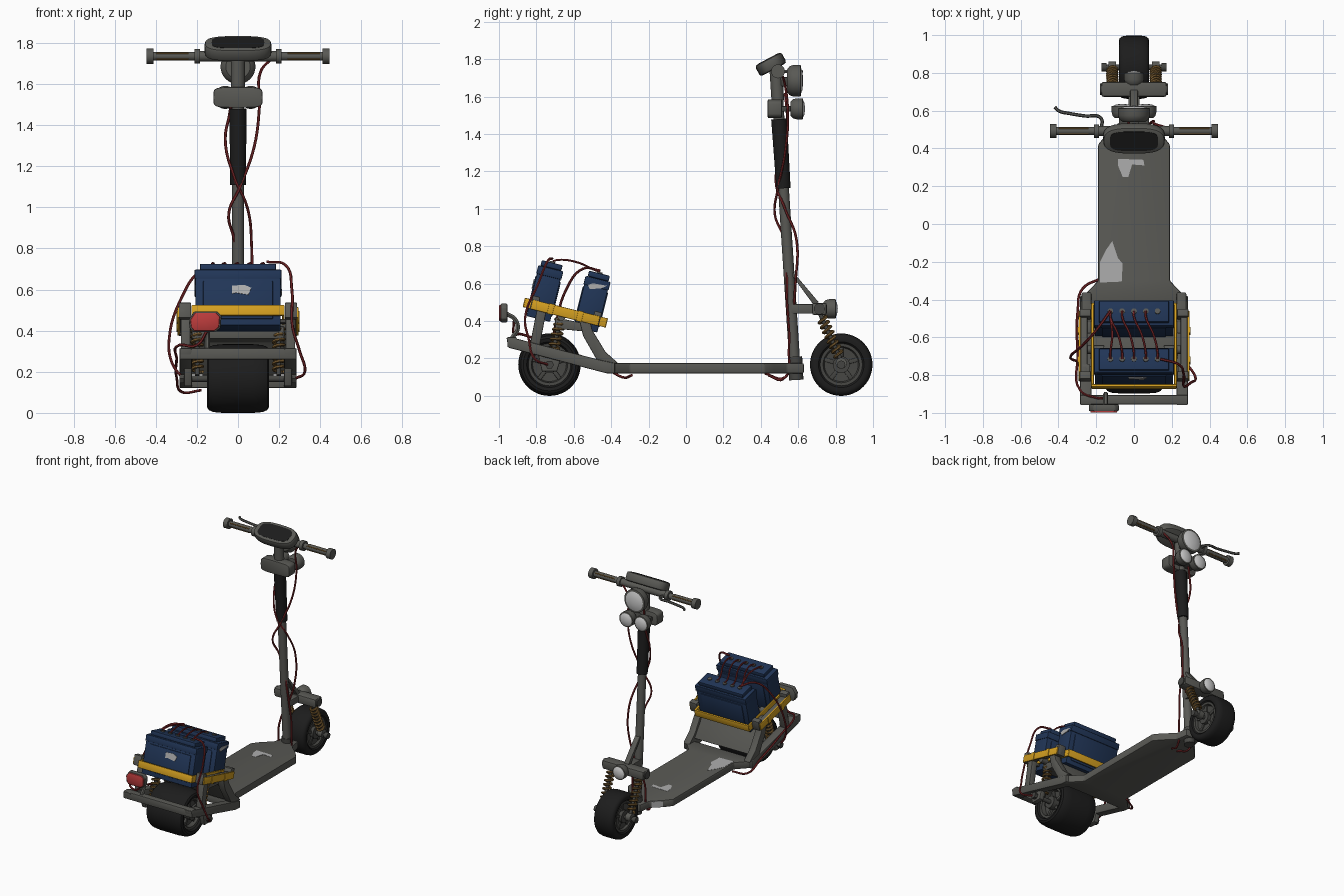
import bpy, bmesh, math
from mathutils import Matrix, Vector

if "Cube" in bpy.data.objects:
    bpy.data.objects.remove(bpy.data.objects["Cube"])

def mat(name, *c):
    m = bpy.data.materials.new(name)
    m.diffuse_color = (*c, 1)
    m.use_nodes = True
    m.node_tree.nodes["Principled BSDF"].inputs["Base Color"].default_value = m.diffuse_color
    return m
GRAY = mat("gray_metal", .1, .1, .09)
DARK = mat("dark_metal", .06, .06, .055)
BLACK = mat("black_rubber", .012, .012, .012)
BLUE = mat("battery_blue", .015, .036, .095)
YELLOW = mat("strap_yellow", .66, .35, .015)
RED = mat("tail_red", .5, .045, .045)
CABLE = mat("cable_red", .21, .022, .024)
LENS = mat("lens_white", .62, .62, .62)
PATCH = mat("worn_patch", .42, .42, .42)
BRONZE = mat("bronze", .2, .11, .03)
I = Matrix.Identity(4)
FACE = Matrix.Rotation(math.pi / 2, 4, 'X')  # turns an (x,y) outline to face -y

def finish(name, bm, m, bevel=0):
    bmesh.ops.remove_doubles(bm, verts=bm.verts, dist=1e-5)
    bmesh.ops.recalc_face_normals(bm, faces=bm.faces)
    me = bpy.data.meshes.new(name)
    bm.to_mesh(me)
    bm.free()
    ob = bpy.data.objects.new(name, me)
    bpy.context.collection.objects.link(ob)
    me.materials.append(m)
    if bevel:
        b = ob.modifiers.new("bevel", 'BEVEL')
        b.width, b.segments, b.limit_method = bevel, 2, 'ANGLE'

def box(name, c, s, m, bevel=.006, M=I):
    bm = bmesh.new()
    bmesh.ops.create_cube(bm, size=1, matrix=M @ Matrix.Translation(c) @ Matrix.Diagonal((*s, 1)))
    finish(name, bm, m, bevel)

def prism(name, pts, lo, hi, m, axis='z', bevel=.006, M=I):
    # extrude an (x,y) outline along z, or a (y,z) outline along x
    f = (lambda a, b, t: (a, b, t)) if axis == 'z' else (lambda a, b, t: (t, a, b))
    bm = bmesh.new()
    A = [bm.verts.new(M @ Vector(f(a, b, lo))) for a, b in pts]
    B = [bm.verts.new(M @ Vector(f(a, b, hi))) for a, b in pts]
    bm.faces.new(A)
    bm.faces.new(B)
    for i in range(len(pts)):
        j = (i + 1) % len(pts)
        bm.faces.new((A[i], A[j], B[j], B[i]))
    finish(name, bm, m, bevel)

def lathe(name, prof, o, d, m, n=32):
    # spin (radius, distance) points about direction d
    M = Matrix.Translation(o) @ Vector(d).to_track_quat('Z', 'Y').to_matrix().to_4x4()
    bm = bmesh.new()
    vs = [bm.verts.new(M @ Vector((r, 0, t))) for r, t in prof]
    es = [bm.edges.new(p) for p in zip(vs, vs[1:])]
    bmesh.ops.spin(bm, geom=vs + es, cent=M.translation, axis=M.to_3x3() @ Vector((0, 0, 1)),
                   angle=2 * math.pi, steps=n)
    finish(name, bm, m)

def cyl(name, a, b, r, m, n=20, r2=None):
    d = Vector(b) - Vector(a)
    lathe(name, [(0, 0), (r, 0), (r2 or r, d.length), (0, d.length)], a, d, m, n)

def tube(name, pts, r, m, smooth=True):
    cu = bpy.data.curves.new(name, 'CURVE')
    cu.dimensions, cu.bevel_depth, cu.bevel_resolution = '3D', r, 1
    cu.resolution_u, cu.use_fill_caps = 6, True
    sp = cu.splines.new('BEZIER' if smooth else 'POLY')
    P = sp.bezier_points if smooth else sp.points
    P.add(len(pts) - 1)
    for p, c in zip(P, pts):
        if smooth:
            p.co, p.handle_left_type, p.handle_right_type = c, 'AUTO', 'AUTO'
        else:
            p.co = (*c, 1)
    ob = bpy.data.objects.new(name, cu)
    bpy.context.collection.objects.link(ob)
    cu.materials.append(m)

def spring(name, a, b, r, turns=8):
    a, b = Vector(a), Vector(b)
    q = (b - a).to_track_quat('Z', 'Y')
    pts = [a + (b - a) * (i / (turns * 12)) + q @ Vector((r * math.cos(i * math.pi / 6), r * math.sin(i * math.pi / 6), 0))
           for i in range(turns * 12 + 1)]
    tube(name, pts, .008, BRONZE, False)
    cyl(name + "_rod", a - (b - a) * .08, b + (b - a) * .08, r * .45, DARK, 12)

def wheel(name, y, w):
    R, o = .167, (0, y, .167)
    half = [(.11, .80), (.122, .97), (.14, 1), (.153, .95), (.163, .8), (R, .5), (R, 0)]
    lathe(name + "_tire", [(r, -w * t) for r, t in half] + [(r, w * t) for r, t in half[-2::-1]], o, (1, 0, 0), BLACK, 48)
    rim = [(0, .6), (.03, .6), (.09, .66), (.097, .86), (.113, .88)]
    lathe(name + "_rim", [(r, -w * t) for r, t in rim] + [(r, w * t) for r, t in rim[::-1]], o, (1, 0, 0), DARK, 40)
    for s in (-1, 1):
        cyl(name + "_hub", (s * w * .5, y, .167), (s * w * .92, y, .167), .045, DARK)
        for k in range(5):
            M = Matrix.Translation(o) @ Matrix.Rotation(k * math.tau / 5, 4, 'X')
            box(name + "_spoke", (s * w * .64, 0, .062), (w * .2, .022, .07), DARK, .003, M)

# wheels and axles
wheel("rear_wheel", -.73, .15)
wheel("front_wheel", .83, .08)
cyl("rear_axle", (-.27, -.73, .167), (.27, -.73, .167), .016, DARK)
cyl("front_axle", (-.165, .83, .167), (.165, .83, .167), .014, DARK)

# deck, widening toward the rear frame, with worn patches
half = [(.06, .63), (.075, .54), (.15, .47), (.19, .42), (.19, -.3), (.275, -.39), (.275, -.43)]
prism("deck", half + [(-x, y) for x, y in half[::-1]], .12, .175, GRAY, bevel=.008)
prism("deck_patch_rear", [(-.18, -.31), (-.065, -.305), (-.06, -.21), (-.085, -.18), (-.115, -.09), (-.15, -.14), (-.18, -.2)],
      .173, .1765, PATCH, bevel=0)
prism("deck_patch_front", [(-.085, .345), (.05, .34), (.055, .31), (-.01, .315), (-.03, .25), (-.06, .25), (-.085, .31)],
      .173, .1765, PATCH, bevel=0)
prism("deck_patch_edge", [(-.143, .478), (-.085, .532), (-.083, .529), (-.141, .475)], .125, .168, PATCH, bevel=0)

# rear frame, battery supports, shocks
for s in (-1, 1):
    prism("rear_rail", [(-.38, .12), (-.38, .175), (-.45, .19), (-.93, .312), (-.96, .312), (-.95, .258), (-.43, .122)],
          s * .225, s * .285, GRAY, 'x')
    prism("front_support", [(-.36, .172), (-.43, .235), (-.5, .35), (-.52, .43), (-.58, .44), (-.55, .32), (-.47, .18)],
          s * .225, s * .278, GRAY, 'x')
    prism("rear_support", [(-.835, .27), (-.79, .5), (-.74, .49), (-.785, .25)], s * .232, s * .278, GRAY, 'x')
    prism("axle_bracket", [(-.80, .26), (-.66, .23), (-.69, .13), (-.77, .13)], s * .225, s * .262, GRAY, 'x')
    spring("rear_spring", (s * .198, -.67, .41), (s * .198, -.72, .2), .026)
    cyl("spring_mount", (s * .16, -.665, .425), (s * .27, -.665, .425), .022, GRAY)
    cyl("axle_nut", (s * .262, -.73, .167), (s * .285, -.73, .167), .024, DARK, 6)
box("rear_crossbar", (0, -.93, .287), (.57, .05, .055), GRAY)
prism("fender_plate", [(-.7, .36), (-.7, .42), (-.53, .385), (-.49, .3), (-.42, .2), (-.45, .185), (-.52, .3), (-.55, .345)],
      -.225, .225, GRAY, 'x', .004)

# battery tray and yellow straps, in a tilted frame
TILT = Matrix.Rotation(math.radians(-14), 4, 'X')
S = Matrix.Translation((0, -.645, .445)) @ TILT
for s in (-1, 1):
    box("strap_end", (0, s * .222, 0), (.45, .014, .052), YELLOW, .003, S)
    box("strap_side", (s * .22, 0, 0), (.014, .45, .05), YELLOW, .003, S)
    box("strap_rail", (s * .289, 0, 0), (.012, .37, .052), YELLOW, .003, S)
    box("tray_rail", (s * .265, 0, 0), (.036, .38, .04), GRAY, .004, S)
    for t in (-1, 1):
        box("tray_lug", (s * .258, t * .17, .01), (.06, .04, .075), GRAY, .004, S)
        box("strap_clip", (s * .2965, t * .08, 0), (.006, .03, .058), YELLOW, .002, S)
    box("tray_cross", (0, s * .12, -.03), (.5, .03, .02), DARK, .003, S)

# batteries with lids, panels, terminals
tops = []
for nm, y, z in (("rear", -.7525, .562), ("front", -.50, .505)):
    M = Matrix.Translation((0, y, z)) @ TILT
    box(nm + "_battery_body", (0, 0, -.015), (.415, .13, .28), BLUE, .005, M)
    box(nm + "_battery_rim", (0, 0, .1), (.422, .138, .045), BLUE, .004, M)
    box(nm + "_battery_lid", (0, 0, .14), (.37, .115, .03), BLUE, .005, M)
    for s in (-1, 1):
        box(nm + "_battery_panel", (0, s * .064, -.03), (.34, .012, .19), BLUE, .004, M)
    row = []
    for k in range(-2, 3):
        p, q = M @ Vector((k * .0625, 0, .15)), M @ Vector((k * .0625, 0, .162))
        cyl(nm + "_terminal", p, q, .015, GRAY, 12)
        row.append(q)
    tops.append(row)
    if nm == "rear":
        prism("battery_patch_rear", [(-.03, 0), (-.01, .005), (.05, -.005), (.065, .03), (.03, .045), (-.03, .04)], 0, .004, PATCH,
              bevel=0, M=M @ Matrix.Translation((0, -.07, 0)) @ FACE)
    else:
        prism("battery_patch_side", [(-.03, .06), (.03, .08), (.055, .1), (-.02, .095), (-.045, .08)], .208, .213, PATCH, 'x', 0, M)
for k in range(5):
    a, b = tops[0][k], tops[1][max(k - 1, 0)]
    tube("battery_cable", [a, a + Vector((0, .03, .008)), (a + b) / 2 + Vector((.01, 0, .025)), b + Vector((0, -.03, .012)), b], .006, CABLE)

# tail light on a bent stem
tube("tail_stem", [(-.15, -.93, .31), (-.15, -.9, .36), (-.15, -.915, .41), (-.15, -.96, .44)], .013, GRAY)
ov = [(-.075, -.03), (-.06, -.05), (.05, -.05), (.075, -.03), (.08, .03), (.06, .05), (-.055, .05), (-.08, .01)]
T = Matrix.Translation((-.16, -.955, .443)) @ FACE
prism("tail_housing", ov, 0, .036, GRAY, M=T)
prism("tail_lens", [(x * .9, y * .88) for x, y in ov], .03, .044, RED, M=T)

# steering column
def stem(z):
    return Vector((0, .585 - .0644 * (z - .12), z))
cyl("head_tube", (0, .59, .085), (0, .583, .21), .038, DARK)
cyl("stem", stem(.1), stem(1.75), .029, GRAY)
cyl("stem_sleeve", stem(1.11), stem(1.48), .038, BLACK, 24, .042)
cyl("stem_clamp", stem(1.58), stem(1.74), .034, GRAY)

# superellipse outline for the dash and control box
def squircle(a, b, e=.55, n=32):
    g = lambda v: math.copysign(abs(v) ** e, v)
    return [(a * g(math.cos(i * math.tau / n)), b * g(math.sin(i * math.tau / n))) for i in range(n)]
prism("control_box", squircle(.12, .05, .4), -.04, .035, GRAY, bevel=.006, M=Matrix.Translation((0, .472, 1.535)) @ FACE)

# front suspension
box("fork_arm", (0, .64, .465), (.06, .16, .05), GRAY)
box("fork_crossbar", (0, .713, .465), (.345, .08, .065), GRAY, .012)
prism("fork_gusset", [(.555, .66), (.575, .66), (.71, .5), (.68, .49)], -.02, .02, GRAY, 'x', .003)
for s in (-1, 1):
    spring("front_spring", (s * .115, .725, .42), (s * .115, .82, .21), .025)
    cyl("front_axle_lug", (s * .095, .83, .175), (s * .135, .83, .175), .03, GRAY)
    cyl("front_axle_nut", (s * .145, .83, .167), (s * .172, .83, .167), .022, DARK, 12)
    cyl("crossbar_cap", (s * .17, .713, .465), (s * .18, .713, .465), .03, DARK)

# lamps facing +y
def lamp(name, x, y, z, r, d):
    lathe(name + "_shell", [(0, 0), (r * .7, 0), (r * .9, d * .15), (r, d * .4), (r, d * .85), (r * .9, d * .88), (0, d * .8)],
          (x, y, z), (0, 1, 0), GRAY)
    lathe(name + "_lens", [(r * .9, d * .85), (r * .6, d * .96), (r * .3, d), (0, d * 1.02)], (x, y, z), (0, 1, 0), LENS)
lamp("main_headlight", 0, .54, 1.685, .085, .085)
for s in (-1, 1):
    lamp("spot_light", s * .062, .56, 1.535, .056, .075)
lamp("fork_light", 0, .735, .465, .052, .075)
box("headlight_mount", (0, .52, 1.68), (.05, .07, .05), DARK)
box("spot_mount", (0, .535, 1.535), (.16, .07, .03), DARK)

# handlebar with grips and lever
cyl("handlebar", (-.42, .492, 1.735), (.42, .492, 1.735), .017, DARK)
cyl("handlebar_center", (-.2, .492, 1.735), (.2, .492, 1.735), .026, GRAY)
for s in (-1, 1):
    cyl("grip", (s * .21, .492, 1.735), (s * .41, .492, 1.735), .021, GRAY)
    for k in range(4):
        a = k * math.pi / 2 + .8
        dy, dz = .019 * math.cos(a), .019 * math.sin(a)
        cyl("grip_strip", (s * .24, .492 + dy, 1.735 + dz), (s * .4, .492 + dy, 1.735 + dz), .005, BRONZE, 8)
    cyl("grip_end", (s * .41, .492, 1.735), (s * .445, .492, 1.735), .037, GRAY)
    cyl("grip_collar", (s * .185, .492, 1.735), (s * .212, .492, 1.735), .036, GRAY)
tube("brake_lever", [(-.175, .5, 1.735), (-.175, .56, 1.735), (-.26, .572, 1.735), (-.34, .585, 1.735), (-.4, .6, 1.735), (-.42, .62, 1.735)], .009, GRAY)

# tilted dash with dark screen
D = Matrix.Translation((0, .452, 1.775)) @ Matrix.Rotation(math.radians(28), 4, 'X')
prism("dash", squircle(.163, .08, .7), -.035, .03, GRAY, bevel=.014, M=D)
prism("dash_screen", squircle(.128, .058), .025, .0315, BLACK, bevel=0, M=D)

# cables along the column, around the batteries and under the deck
tube("column_cable_a", [(.17, .51, 1.73), (.11, .53, 1.66), (.105, .545, 1.5), (.08, .53, 1.3), (.01, .49, 1.1), (-.045, .475, .97), (-.02, .52, .85),
     (.045, .54, .5), (.06, .55, .25), (.05, .52, .09), (.03, .44, .11)], .007, CABLE)
tube("column_cable_b", [(-.02, .53, 1.62), (-.04, .54, 1.46), (-.062, .52, 1.33), (-.02, .48, 1.15), (.045, .53, 1.0), (.065, .59, .84),
     (.055, .585, .6), (-.05, .56, .3), (-.05, .53, .1), (-.03, .42, .12)], .007, CABLE)
tube("side_cable_right", [(.14, -.715, .735), (.23, -.74, .72), (.262, -.79, .6), (.265, -.86, .42), (.3, -.84, .3), (.325, -.81, .2), (.28, -.74, .167)], .007, CABLE)
tube("side_cable_left", [(-.125, -.46, .67), (-.19, -.55, .68), (-.27, -.64, .57), (-.335, -.7, .36), (-.32, -.72, .24), (-.27, -.73, .17)], .007, CABLE)
tube("tail_cable", [(-.18, -.29, .11), (-.27, -.34, .1), (-.298, -.46, .17), (-.298, -.7, .26), (-.285, -.88, .33), (-.2, -.92, .33), (-.15, -.92, .4)], .007, CABLE)

# bake curves and bevels, then smooth by angle
bpy.ops.object.select_all(action='SELECT')
bpy.context.view_layer.objects.active = bpy.context.selected_objects[0]
bpy.ops.object.convert(target='MESH')
bpy.ops.object.shade_smooth_by_angle(angle=math.radians(35))
